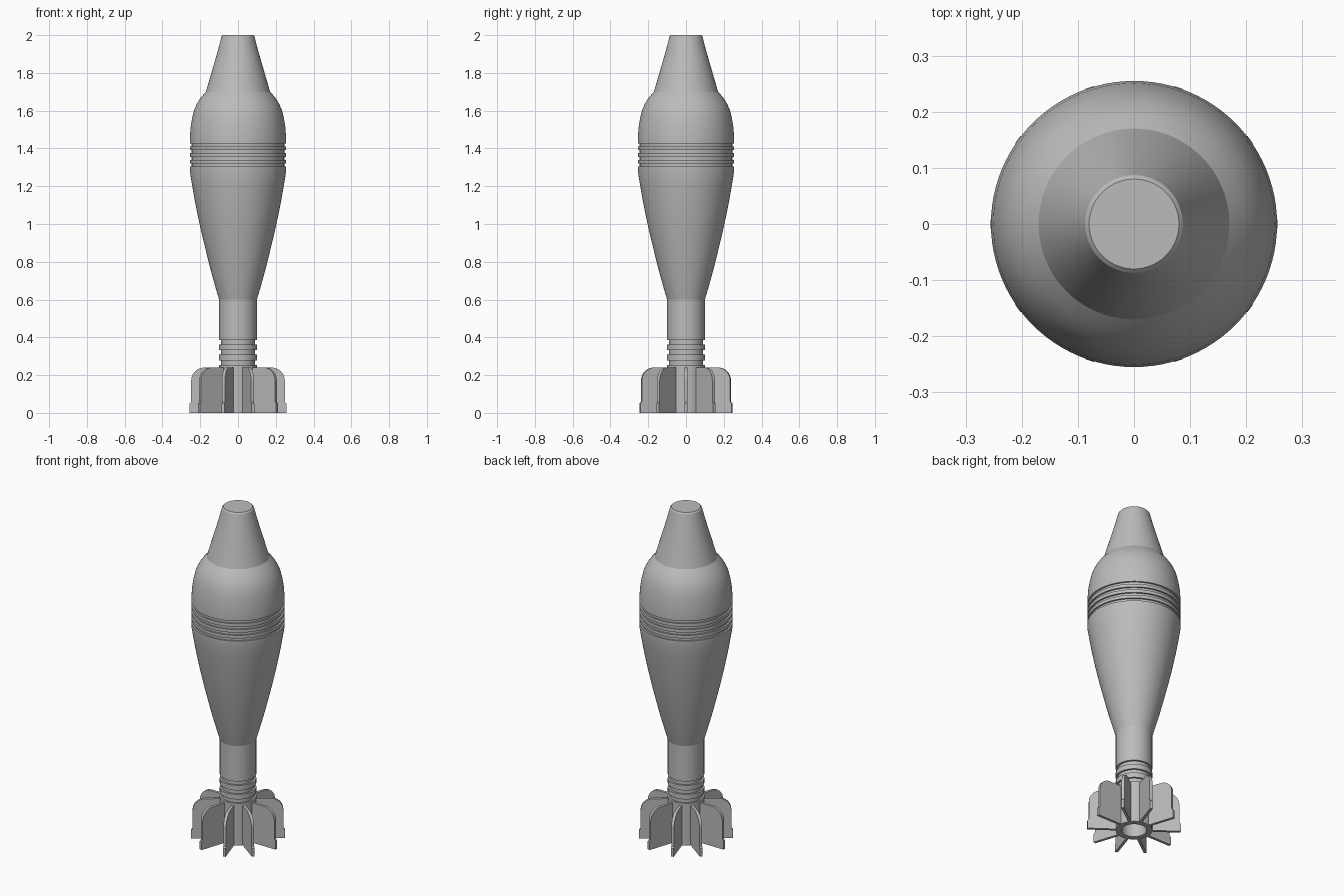
import bpy, bmesh, math
from mathutils import Matrix, Vector

cube = bpy.data.objects.get("Cube")
if cube:
    bpy.data.objects.remove(cube, do_unlink=True)

metal = bpy.data.materials.new("plain_grey_metal")
metal.use_nodes = True
GREY = (0.5, 0.5, 0.5, 1)
metal.diffuse_color = GREY
metal.node_tree.nodes["Principled BSDF"].inputs["Base Color"].default_value = GREY

SEGMENTS = 96
FINS = 10


def finish(bm, name, angle=20):
    bmesh.ops.recalc_face_normals(bm, faces=bm.faces)
    mesh = bpy.data.meshes.new(name)
    bm.to_mesh(mesh)
    bm.free()
    mesh.materials.append(metal)
    obj = bpy.data.objects.new(name, mesh)
    bpy.context.collection.objects.link(obj)
    bpy.ops.object.select_all(action='DESELECT')
    obj.select_set(True)
    bpy.context.view_layer.objects.active = obj
    bpy.ops.object.shade_smooth_by_angle(angle=math.radians(angle))
    return obj


def lathe(name, profile):
    """Spin (radius, height) points around the z axis."""
    bm = bmesh.new()
    verts = [bm.verts.new((r, 0, z)) for r, z in profile]
    edges = [bm.edges.new(pair) for pair in zip(verts, verts[1:])]
    bmesh.ops.spin(bm, geom=verts + edges, cent=(0, 0, 0), axis=(0, 0, 1),
                   angle=math.tau, steps=SEGMENTS, use_duplicate=False)
    bmesh.ops.remove_doubles(bm, verts=bm.verts, dist=1e-5)
    return finish(bm, name)


def grooves(radius, depth, width, starts):
    """Square-cut ring grooves, listed from the bottom up."""
    points = []
    for z in starts:
        points += [(radius, z), (radius - depth, z),
                   (radius - depth, z + width), (radius, z + width)]
    return points


# Hollow tail tube with ring grooves
tube = [(0, 0.2), (0.068, 0.2), (0.068, 0), (0.1, 0)]
tube += grooves(0.1, 0.011, 0.024, [0.254, 0.308, 0.362])
tube += [(0.1, 0.605)]
lathe("tail_tube", tube)

# Tapered body, grooved band and rounded shoulder
body = [(0, 0.6), (0.1, 0.6), (0.118, 0.66), (0.143, 0.75), (0.168, 0.85),
        (0.19, 0.94), (0.21, 1.03), (0.228, 1.12), (0.243, 1.205), (0.255, 1.28)]
body += grooves(0.255, 0.01, 0.016, [1.305, 1.34, 1.375, 1.41])
body += [(0.255, 1.45), (0.251, 1.51), (0.243, 1.56), (0.232, 1.605),
         (0.216, 1.64), (0.195, 1.672), (0.17, 1.7), (0, 1.7)]
lathe("body", body)

# Conical nose with a softened flat tip
lathe("nose", [(0, 1.7), (0.17, 1.7), (0.106, 1.92), (0.09, 1.982),
               (0.087, 1.993), (0.08, 2.0), (0, 2.0)])

# Fin outline: small foot at the bottom, rounded outer top corner
outline = [(0.085, 0), (0.256, 0), (0.256, 0.05), (0.248, 0.058)]
CORNER = 0.07
for i in range(9):
    a = math.pi / 2 * i / 8
    outline.append((0.248 - CORNER + CORNER * math.cos(a),
                    0.24 - CORNER + CORNER * math.sin(a)))
outline.append((0.085, 0.24))

# Ring of tail fins
THICK = 0.016
bm = bmesh.new()
for i in range(FINS):
    face = bm.faces.new([bm.verts.new((r, -THICK / 2, z)) for r, z in outline])
    extruded = bmesh.ops.extrude_face_region(bm, geom=[face], use_keep_orig=True)
    top = [v for v in extruded["geom"] if isinstance(v, bmesh.types.BMVert)]
    bmesh.ops.translate(bm, verts=top, vec=Vector((0, THICK, 0)))
    bmesh.ops.rotate(bm, verts=top + list(face.verts), cent=(0, 0, 0),
                     matrix=Matrix.Rotation(math.tau * i / FINS, 3, 'Z'))
finish(bm, "tail_fins", 30)
